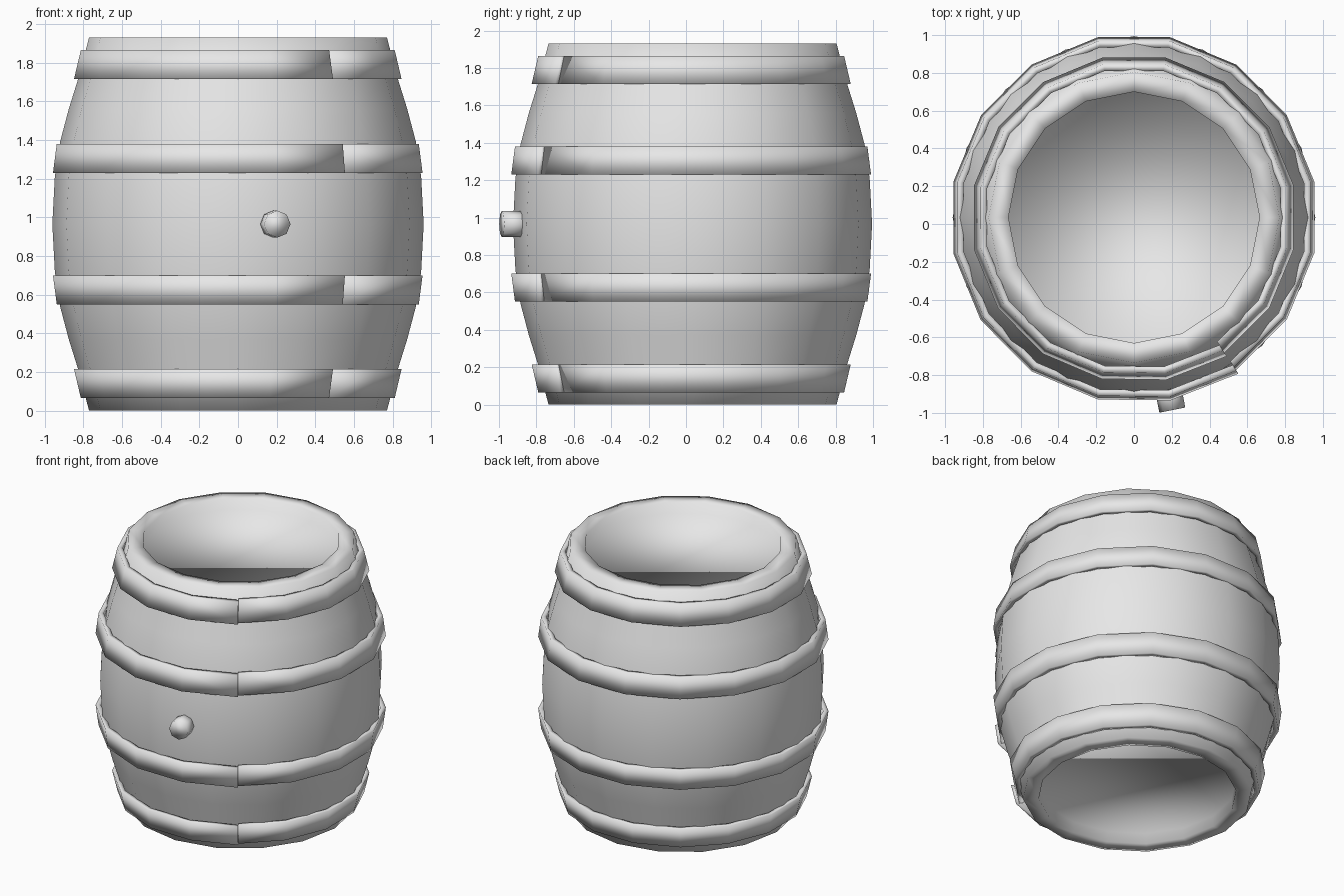
import bpy
import bmesh
from math import sin, cos, pi
from mathutils import Matrix, Vector

cube = bpy.data.objects.get("Cube")
if cube:
    bpy.data.objects.remove(cube, do_unlink=True)

SIDES = 16
STEP = 2 * pi / SIDES
HEIGHT = 1.93
AXIS = Vector((0, 0.035, 0))

grey = bpy.data.materials.new("plain_grey")
grey.use_nodes = True
grey.diffuse_color = (0.8, 0.8, 0.8, 1)
grey.node_tree.nodes["Principled BSDF"].inputs["Base Color"].default_value = (0.8, 0.8, 0.8, 1)


def finish(name, bm):
    """Turn a bmesh into a smooth grey object."""
    bmesh.ops.recalc_face_normals(bm, faces=bm.faces)
    for face in bm.faces:
        face.smooth = True
    mesh = bpy.data.meshes.new(name)
    bm.to_mesh(mesh)
    bm.free()
    mesh.materials.append(grey)
    obj = bpy.data.objects.new(name, mesh)
    obj.location = AXIS
    bpy.context.collection.objects.link(obj)
    return obj


def point(bm, r, z, angle):
    return bm.verts.new((r * cos(angle), r * sin(angle), z))


def bridge(bm, a, b, closed=True):
    n = len(a)
    for i in range(n if closed else n - 1):
        j = (i + 1) % n
        bm.faces.new((a[i], a[j], b[j], b[i]))


# Barrel body: mirrored profile with a recessed head at each end
half = [(0.665, 0.08), (0.665, 0), (0.77, 0), (0.825, 0.21),
        (0.875, 0.37), (0.92, 0.54), (0.947, 0.72)]
profile = half + [(0.96, HEIGHT / 2)] + [(r, HEIGHT - z) for r, z in reversed(half)]
bm = bmesh.new()
rings = [[point(bm, r, z, i * STEP) for i in range(SIDES)] for r, z in profile]
for lower, upper in zip(rings, rings[1:]):
    bridge(bm, lower, upper)
bm.faces.new(rings[0])
bm.faces.new(rings[-1])
finish("barrel_body", bm)


# Hoops: each strip runs once around and laps outward over its own start
def hoop(name, z_edge, r_edge, z_mid, r_mid):
    bm = bmesh.new()
    sections = []
    for i in range(SIDES + 1):
        angle = -pi / 2 + 1.5 * STEP + i * STEP
        lap = 0.022 * (i / SIDES) ** 6
        sections.append([point(bm, r + lap, z, angle) for r, z in (
            (r_edge, z_edge), (r_mid, z_mid),
            (r_mid - 0.035, z_mid), (r_edge - 0.035, z_edge))])
    for a, b in zip(sections, sections[1:]):
        bridge(bm, a, b)
    bm.faces.new(sections[0])
    bm.faces.new(sections[-1])
    finish(name, bm)


for label, flip in (("lower", False), ("upper", True)):
    for place, z0, r0, z1, r1 in (("end", 0.065, 0.826, 0.215, 0.862),
                                  ("middle", 0.55, 0.953, 0.70, 0.973)):
        if flip:
            z0, z1 = HEIGHT - z0, HEIGHT - z1
        hoop(f"{label}_{place}_hoop", z0, r0, z1, r1)

# Bung: short peg pointing out through the front
bm = bmesh.new()
outward = Vector((sin(STEP / 2), -cos(STEP / 2), 0))
turn = outward.to_track_quat("Z", "Y").to_matrix().to_4x4()
place = Matrix.Translation(outward * 0.97 + Vector((0, 0, HEIGHT / 2))) @ turn
bmesh.ops.create_cone(bm, cap_ends=True, segments=8, radius1=0.07, radius2=0.07,
                      depth=0.14, matrix=place)
finish("bung", bm)
